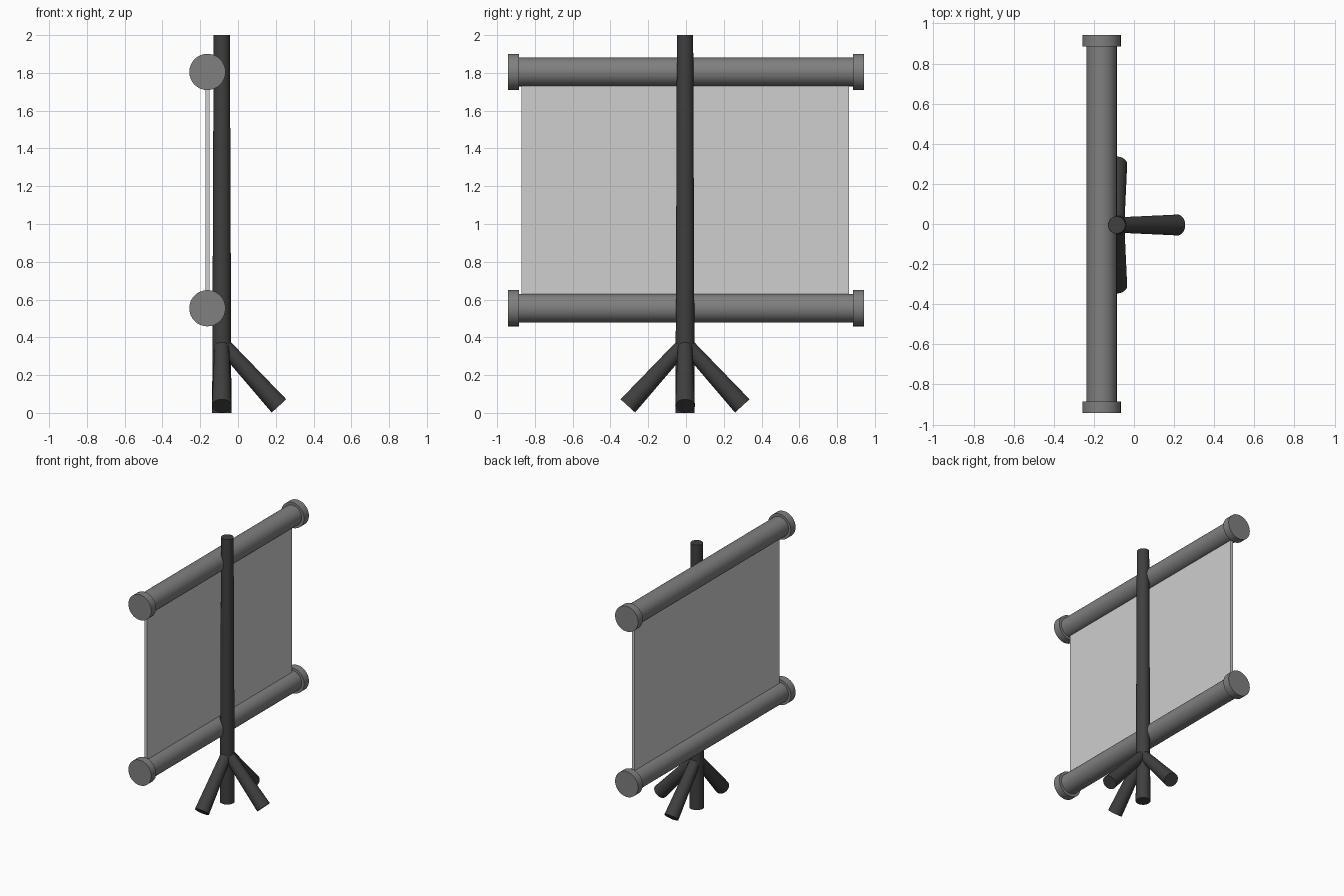
import bpy, math
from mathutils import Vector

if "Cube" in bpy.data.objects:
    bpy.data.objects.remove(bpy.data.objects["Cube"])


def material(name, grey):
    m = bpy.data.materials.new(name)
    m.diffuse_color = (grey, grey, grey, 1.0)
    m.use_nodes = True
    m.node_tree.nodes["Principled BSDF"].inputs["Base Color"].default_value = m.diffuse_color
    return m


DARK = material("dark_grey", 0.05)
GREY = material("mid_grey", 0.214)
SHEET = material("light_grey", 0.62)


def rod(name, start, end, r_start, r_end, mat):
    """Tapered round rod between two points."""
    a, b = Vector(start), Vector(end)
    d = b - a
    bpy.ops.mesh.primitive_cone_add(vertices=32, radius1=r_start, radius2=r_end,
                                    depth=d.length, location=(a + b) / 2,
                                    rotation=d.to_track_quat('Z', 'Y').to_euler())
    ob = bpy.context.object
    ob.name = name
    ob.data.materials.append(mat)
    bpy.ops.object.shade_smooth_by_angle(angle=math.radians(40))
    return ob


# Stand: tapered pole with three splayed legs
PX, PY = -0.086, -0.005
rod("pole", (PX, PY, 0), (PX, PY, 2), 0.051, 0.043, DARK)
for name, dx, dy in (("right_leg", 1, 0), ("front_leg", 0, -1), ("back_leg", 0, 1)):
    rod(name, (PX, PY, 0.37), (PX + dx * 0.303, PY + dy * 0.303, 0.037),
        0.038, 0.052, DARK)

# Rollers with wider end caps
SX = -0.162
for label, z in (("upper", 1.805), ("lower", 0.554)):
    rod(label + "_roller", (SX, -0.9, z), (SX, 0.9, z), 0.076, 0.076, GREY)
    for side, s in (("front", -1), ("back", 1)):
        rod(f"{label}_{side}_cap", (SX, s * 0.885, z), (SX, s * 0.942, z),
            0.096, 0.096, GREY)

# Thin screen sheet stretched between the rollers
bpy.ops.mesh.primitive_cube_add(size=1, location=(SX, PY, 1.18))
screen = bpy.context.object
screen.name = "screen"
screen.scale = (0.022, 1.734, 1.22)
bpy.ops.object.transform_apply(location=False, rotation=False, scale=True)
screen.data.materials.append(SHEET)
